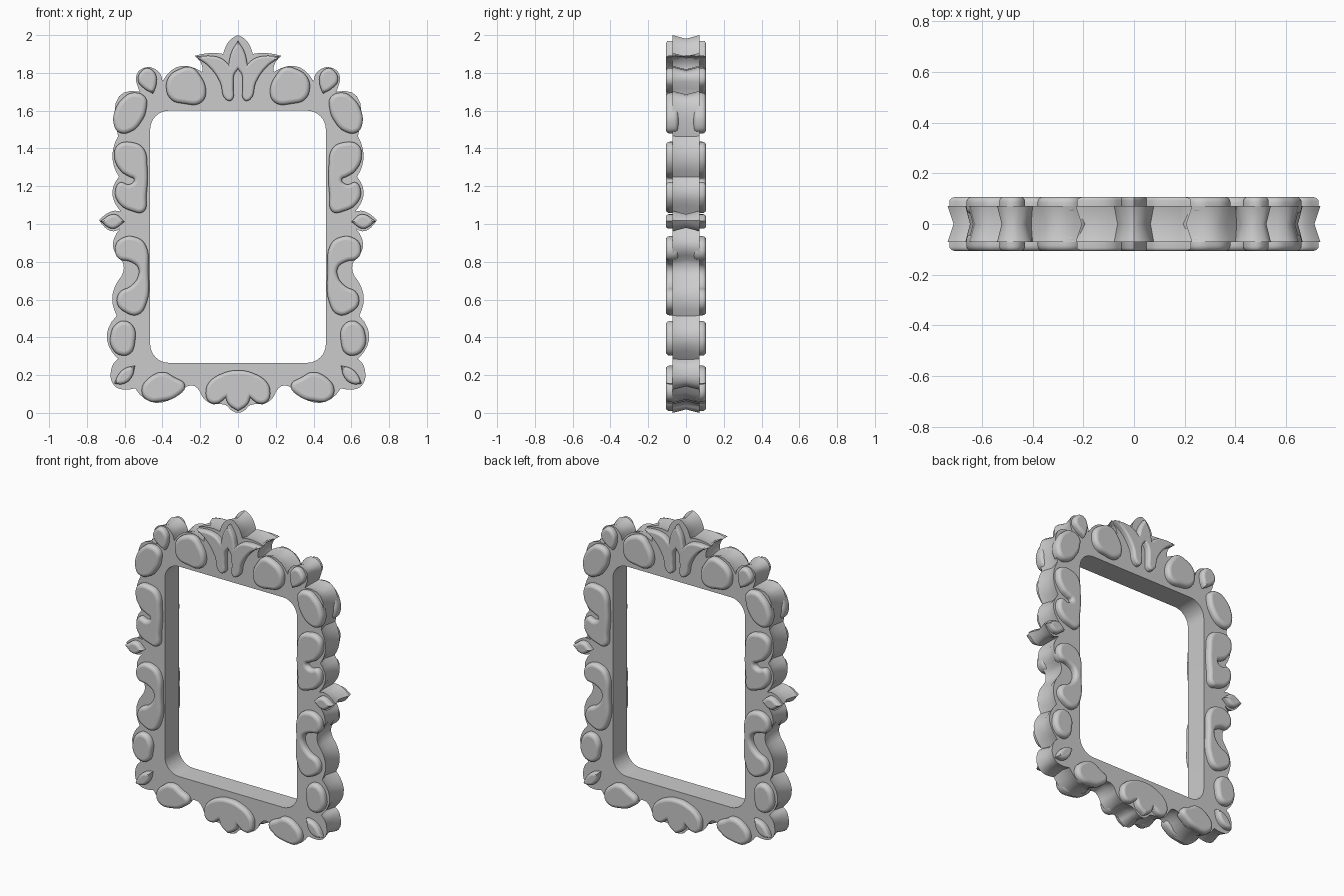
import bpy, bmesh, math
from mathutils import Matrix, Vector

if "Cube" in bpy.data.objects:
    bpy.data.objects.remove(bpy.data.objects["Cube"])

THICK = 0.071   # half thickness of the flat frame
RELIEF = 0.107  # half thickness at the ornaments


def finish(ob, angle=35):
    bpy.ops.object.select_all(action='DESELECT')
    ob.select_set(True)
    bpy.context.view_layer.objects.active = ob
    if ob.type == 'CURVE':
        bpy.ops.object.convert(target='MESH')
    ob = bpy.context.object
    bpy.ops.object.shade_smooth_by_angle(angle=math.radians(angle))
    return ob


def arc_chain(pts, n=7):
    """Chain of arcs: start, mid, end, mid, end ..."""
    p = [Vector(q) for q in pts]
    out = [p[0]]
    for i in range(0, len(p) - 2, 2):
        a, m, b = p[i:i + 3]
        c = 2 * m - (a + b) / 2
        for k in range(1, n + 1):
            t = k / n
            out.append(a * (1 - t) ** 2 + c * 2 * t * (1 - t) + b * t * t)
    return out


def inset(loop, d):
    res = []
    for i, p in enumerate(loop):
        t1 = (p - loop[i - 1]).normalized()
        t2 = (loop[(i + 1) % len(loop)] - p).normalized()
        n1, n2 = Vector((t1.y, -t1.x)), Vector((t2.y, -t2.x))
        m = (n1 + n2).normalized()
        res.append(p + m * d / max(0.75, m.dot(n1)))
    return res


# Scalloped frame body: lobed outline, shallow V groove round the edge, rounded opening
half = arc_chain([
    (0, 2.0), (.05, 1.965), (.078, 1.90), (.15, 1.905), (.23, 1.89),
    (.195, 1.85), (.19, 1.805), (.31, 1.835), (.40, 1.755), (.42, 1.805), (.47, 1.832),
    (.525, 1.81), (.54, 1.76), (.53, 1.725), (.52, 1.70), (.64, 1.66), (.635, 1.465),
    (.665, 1.355), (.63, 1.25), (.665, 1.16), (.62, 1.065), (.675, 1.065), (.735, 1.02),
    (.68, .965), (.625, .975), (.662, .885), (.612, .80), (.605, .76), (.62, .72),
    (.665, .62), (.642, .515), (.695, .40), (.635, .285), (.665, .25), (.675, .19),
    (.635, .13), (.545, .13), (.45, .055), (.33, .085), (.255, .145), (.20, .11),
    (.175, .07), (.13, .045), (.08, .045), (.05, .03), (.03, .01), (0, 0)])
outer = half + [Vector((-p.x, p.y)) for p in half[-2:0:-1]]
hole = []
for cx, cz, a0 in ((.365, 1.50, 90), (.365, .365, 0), (-.365, .365, -90), (-.365, 1.50, -180)):
    for k in range(9):
        a = math.radians(a0 - k * 11.25)
        hole.append(Vector((cx + .1 * math.cos(a), cz + .1 * math.sin(a))))

bm = bmesh.new()


def ring(loop, y):
    return [bm.verts.new((p.x, y, p.y)) for p in loop]


def bridge(a, b):
    for i in range(len(a)):
        bm.faces.new((a[i - 1], a[i], b[i], b[i - 1]))


def cap(*loops):
    edges = [bm.edges.get((l[i - 1], l[i])) for l in loops for i in range(len(l))]
    bmesh.ops.triangle_fill(bm, edges=edges, use_beauty=True)


of, om, ob_ = ring(outer, -THICK), ring(inset(outer, .018), 0), ring(outer, THICK)
hf, hb = ring(hole, -THICK), ring(hole, THICK)
bridge(of, om)
bridge(om, ob_)
bridge(hf, hb)
cap(of, hf)
cap(ob_, hb)
bmesh.ops.recalc_face_normals(bm, faces=bm.faces)
me = bpy.data.meshes.new("frame_body")
bm.to_mesh(me)
bm.free()
body = bpy.data.objects.new("frame_body", me)
bpy.context.collection.objects.link(body)
finish(body)


def ornament(name, pts, bevel=.022, centred=False):
    """Raised pillow shape on front and back; a third value marks a sharp corner."""
    if centred:
        pts = pts + [(-p[0],) + tuple(p[1:]) for p in pts[-2:0:-1]]
    cu = bpy.data.curves.new(name, 'CURVE')
    cu.dimensions, cu.fill_mode = '2D', 'BOTH'
    cu.resolution_u = 5
    cu.bevel_depth, cu.offset, cu.bevel_resolution = bevel, -bevel, 3
    cu.extrude = .0335 - bevel
    sp = cu.splines.new('BEZIER')
    sp.bezier_points.add(len(pts) - 1)
    sp.use_cyclic_u = True
    for bp, p in zip(sp.bezier_points, pts):
        bp.co = (p[0], p[1], 0)
        bp.handle_left_type = bp.handle_right_type = 'VECTOR' if len(p) > 2 else 'AUTO'
    ob = bpy.data.objects.new(name, cu)
    bpy.context.collection.objects.link(ob)
    ob = finish(ob, 40)
    ob.data.transform(Matrix.Translation((0, .0335 - RELIEF, 0)) @ Matrix.Rotation(math.pi / 2, 4, 'X'))
    mod = ob.modifiers.new("mirror", 'MIRROR')
    mod.use_axis = (not centred, True, False)
    mod.mirror_object = body
    mod.use_mirror_merge = False


# Crest and bottom shell on the centre line
ornament("top_crest", [
    (0, 1.97, 1), (.035, 1.91), (.05, 1.845, 1), (.085, 1.875), (.14, 1.89), (.225, 1.885, 1),
    (.15, 1.83), (.095, 1.75), (.065, 1.66), (.035, 1.655), (.025, 1.73), (.02, 1.79),
    (0, 1.82, 1)], .013, True)
ornament("bottom_shell", [
    (0, .225), (.08, .21), (.15, .165), (.17, .12), (.155, .06), (.11, .05),
    (.065, .08, 1), (.05, .045), (0, .01, 1)], .018, True)

# Pebbles, leaves and scrolls down each side
ornament("top_pebble", [
    (.21, 1.80), (.25, 1.83), (.31, 1.82), (.365, 1.78), (.38, 1.72), (.355, 1.66),
    (.285, 1.637), (.2, 1.64), (.17, 1.69)])
ornament("top_corner_leaf", [
    (.45, 1.69, 1), (.432, 1.74), (.44, 1.80), (.48, 1.825), (.515, 1.805), (.53, 1.76), (.50, 1.72)], .018)
ornament("upper_side_pebble", [
    (.49, 1.67), (.555, 1.695), (.61, 1.665), (.65, 1.605), (.658, 1.53), (.63, 1.485),
    (.565, 1.49), (.51, 1.545), (.485, 1.61)])
ornament("upper_scroll", [
    (.50, 1.40), (.55, 1.43), (.635, 1.42), (.655, 1.36), (.62, 1.28), (.575, 1.25),
    (.55, 1.235), (.575, 1.21), (.625, 1.22), (.65, 1.175), (.63, 1.11), (.56, 1.068),
    (.50, 1.065), (.485, 1.15), (.48, 1.30)], .02)
ornament("side_leaf", [
    (.60, 1.012, 1), (.655, 1.052), (.728, 1.015, 1), (.665, .975)], .017)
ornament("lower_scroll", [
    (.49, .89), (.54, .93), (.615, .925), (.65, .88), (.635, .82), (.57, .80), (.53, .77),
    (.53, .72), (.57, .67), (.625, .64), (.64, .58), (.60, .535), (.53, .52), (.485, .58),
    (.475, .75)], .02)
ornament("lower_side_pebble", [
    (.55, .45), (.59, .485), (.64, .475), (.675, .41), (.665, .34), (.62, .305),
    (.57, .315), (.545, .38)])
ornament("bottom_corner_leaf", [
    (.545, .25, 1), (.60, .235), (.635, .20), (.655, .155, 1), (.61, .153), (.565, .185)], .017)
ornament("bottom_pebble", [
    (.39, .215), (.34, .19), (.28, .145), (.32, .09), (.40, .062), (.48, .067),
    (.51, .12), (.465, .19)])
